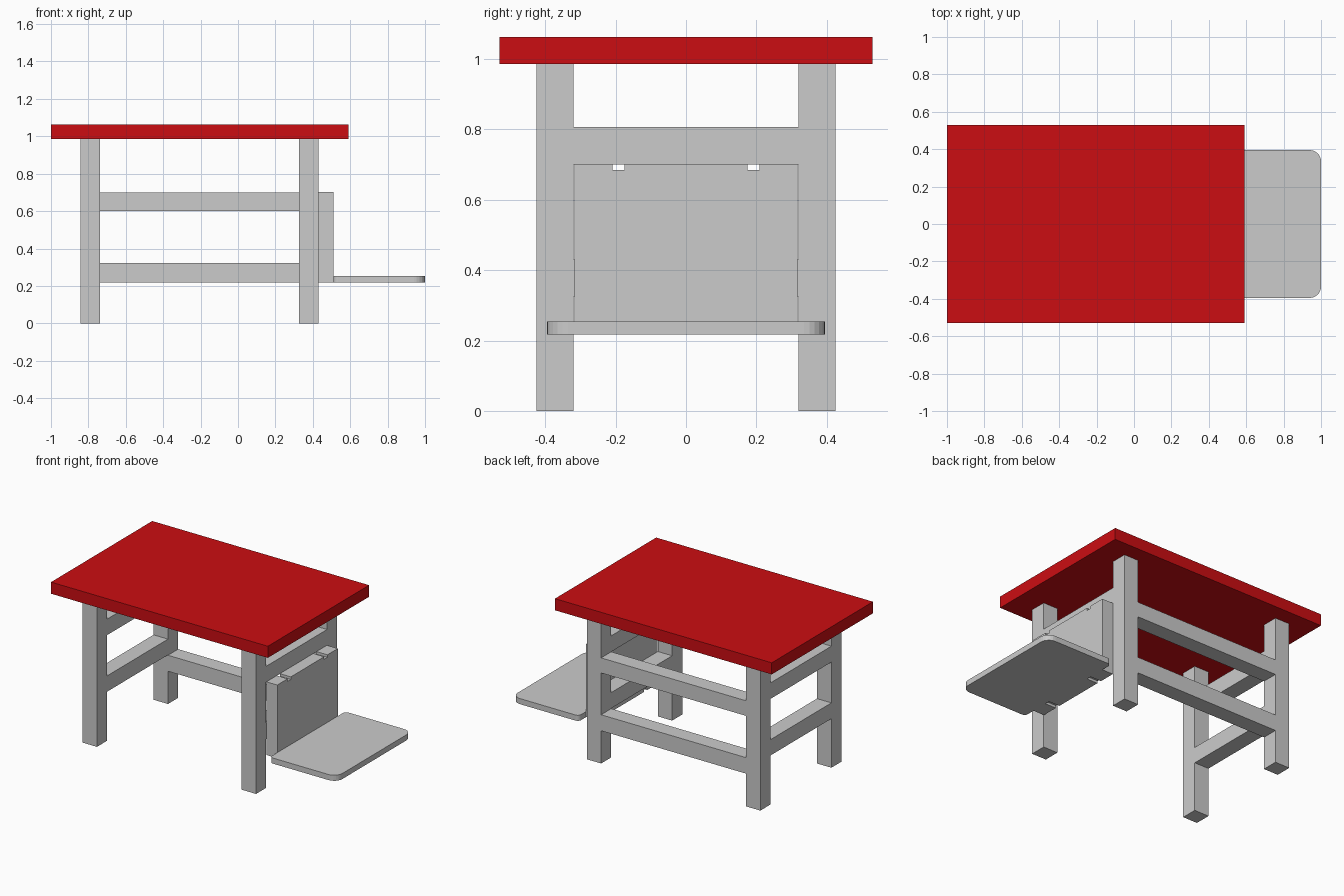
import bpy, bmesh
from math import cos, sin, pi
from mathutils import Vector

if "Cube" in bpy.data.objects:
    bpy.data.objects.remove(bpy.data.objects["Cube"])


def prism(name, base, sweep):
    """Extrude a flat outline along a vector into a closed solid."""
    bm = bmesh.new()
    face = bm.faces.new([bm.verts.new(p) for p in base])
    ext = bmesh.ops.extrude_face_region(bm, geom=[face], use_keep_orig=True)
    verts = [g for g in ext["geom"] if isinstance(g, bmesh.types.BMVert)]
    bmesh.ops.translate(bm, verts=verts, vec=Vector(sweep))
    bmesh.ops.recalc_face_normals(bm, faces=bm.faces)
    me = bpy.data.meshes.new(name)
    bm.to_mesh(me)
    bm.free()
    ob = bpy.data.objects.new(name, me)
    bpy.context.collection.objects.link(ob)
    return ob


def box(name, x, y, z):
    base = [(x[0], y[0], z[0]), (x[1], y[0], z[0]), (x[1], y[1], z[0]), (x[0], y[1], z[0])]
    return prism(name, base, (0, 0, z[1] - z[0]))


# Red table top
top = box("table_top", (-1, 0.59), (-0.53, 0.53), (0.985, 1.062))
red = bpy.data.materials.new("red_paint")
red.diffuse_color = (0.6, 0.004, 0.006, 1)
red.use_nodes = True
red.node_tree.nodes["Principled BSDF"].inputs["Base Color"].default_value = red.diffuse_color
top.data.materials.append(red)

# Legs and end rails
ends = {"left": (-0.843, -0.737), "right": (0.325, 0.43)}
for side, xr in ends.items():
    box(f"front_{side}_leg", xr, (-0.425, -0.319), (0, 0.985))
    box(f"back_{side}_leg", xr, (0.319, 0.425), (0, 0.985))
    box(f"{side}_upper_rail", xr, (-0.319, 0.319), (0.70, 0.806))
    box(f"{side}_lower_rail", xr, (-0.319, 0.319), (0.325, 0.43))

# Back rails
for name, zr in (("upper", (0.60, 0.70)), ("lower", (0.217, 0.323))):
    box(f"back_{name}_rail", (-0.737, 0.325), (0.319, 0.425), zr)

# Seat support panel, notched along its top and bottom edges
z0, z1, n = 0.217, 0.702, 0.017
notch_top = [(-0.317, z1), (-0.208, z1), (-0.208, z1 - n), (-0.175, z1 - n), (-0.175, z1)]
upper = notch_top + [(-y, z) for y, z in reversed(notch_top)]
lower = [(y, z0 + z1 - z) for y, z in reversed(upper)]
prism("seat_panel", [(0.43, y, z) for y, z in upper + lower], (0.08, 0, 0))

# Seat board with rounded corners
outline = []
for cx, cy, r, a0 in ((1.0, 0.395, 0.06, 0), (0.51, 0.395, 0.025, 90),
                      (0.51, -0.395, 0.025, 180), (1.0, -0.395, 0.06, 270)):
    ox = cx - r if cx > 0.9 else cx + r
    oy = cy - r if cy > 0 else cy + r
    for i in range(7):
        a = (a0 + 15 * i) * pi / 180
        outline.append((ox + r * cos(a), oy + r * sin(a), 0.217))
prism("seat", outline, (0, 0, 0.037))
